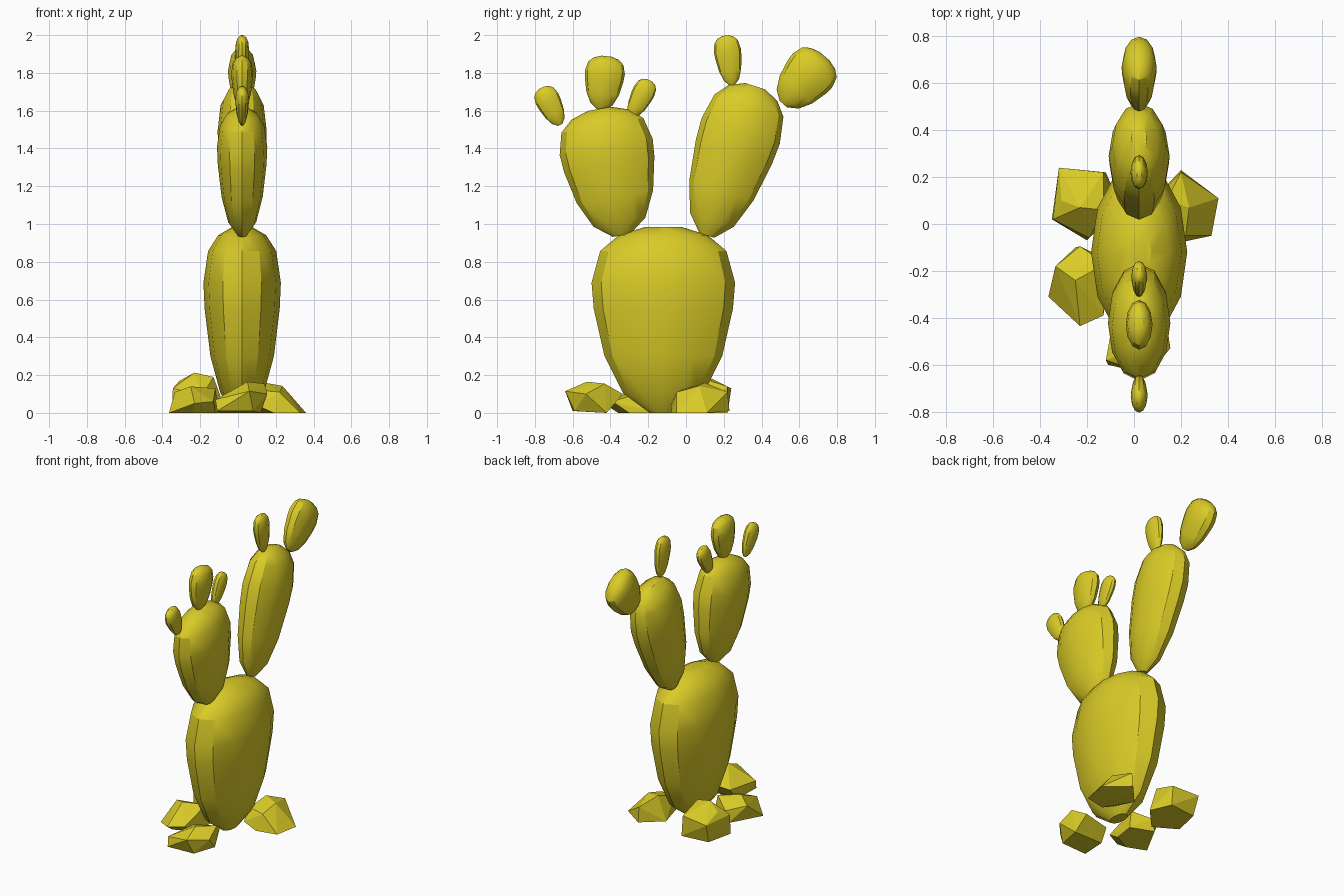
import bpy, bmesh, math
from mathutils import Matrix

if "Cube" in bpy.data.objects:
    bpy.data.objects.remove(bpy.data.objects["Cube"])

green = bpy.data.materials.new("cactus_skin")
green.diffuse_color = (0.70, 0.60, 0.02, 1)
green.use_nodes = True
green.node_tree.nodes["Principled BSDF"].inputs["Base Color"].default_value = green.diffuse_color

# Shared pad profile: (height fraction, radius fraction)
PROFILE = [(0, .19), (.105, .56), (.305, .82), (.56, .97), (.7, 1),
           (.87, .88), (.955, .62), (1, .25)]
SIDES = 12


def finish(name, bm):
    bmesh.ops.recalc_face_normals(bm, faces=bm.faces)
    me = bpy.data.meshes.new(name)
    bm.to_mesh(me)
    bm.free()
    me.materials.append(green)
    ob = bpy.data.objects.new(name, me)
    bpy.context.collection.objects.link(ob)
    return ob


def pad(name, y, z, tilt, length, half_y, half_x):
    """Flattened lathe growing from (y, z), leaning towards +y by tilt degrees."""
    bm = bmesh.new()
    rings = []
    for t, r in PROFILE:
        rings.append([bm.verts.new((half_x * r * math.sin(2 * math.pi * i / SIDES),
                                    half_y * r * math.cos(2 * math.pi * i / SIDES),
                                    t * length)) for i in range(SIDES)])
    for a, b in zip(rings, rings[1:]):
        for i in range(SIDES):
            j = (i + 1) % SIDES
            bm.faces.new((a[i], a[j], b[j], b[i]))
    bm.faces.new(rings[0])
    bm.faces.new(rings[-1])
    bm.transform(Matrix.Translation((.022, y, z)) @
                 Matrix.Rotation(-math.radians(tilt), 4, 'X'))
    ob = finish(name, bm)
    bpy.ops.object.select_all(action='DESELECT')
    ob.select_set(True)
    bpy.context.view_layer.objects.active = ob
    bpy.ops.object.shade_smooth_by_angle(angle=math.radians(30))


def rock(name, points):
    """Angular flat-shaded stone as the hull of a few corners."""
    bm = bmesh.new()
    for p in points:
        bm.verts.new(p)
    res = bmesh.ops.convex_hull(bm, input=bm.verts)
    loose = [v for v in bm.verts if not v.link_faces]
    bmesh.ops.delete(bm, geom=loose, context='VERTS')
    finish(name, bm)


# Trunk and the two large branches
pad("trunk_pad", -.12, 0, 0, .985, .38, .205)
pad("front_branch_pad", -.34, .94, -10, .68, .25, .133)
pad("back_branch_pad", .11, .94, 18, .83, .218, .13)

# Small buds
pad("front_bud_low", -.665, 1.525, -27, .22, .066, .036)
pad("front_bud_tall", -.45, 1.605, 6, .285, .106, .057)
pad("front_bud_inner", -.292, 1.565, 27, .22, .06, .034)
pad("back_bud_tall", .245, 1.735, -8, .265, .072, .037)
pad("back_bud_wide", .515, 1.635, 41, .335, .138, .075)

# Stones round the foot
rock("rock_left_back", [(-.35, .02, 0), (-.31, .2, 0), (-.12, .22, 0), (-.2, -.07, 0),
     (-.06, .08, 0), (-.345, .02, .13), (-.32, .24, .13), (-.13, .22, .14),
     (-.31, .1, .17), (-.23, .07, .213), (-.13, .06, .19), (-.19, -.06, .09)])
rock("rock_left_front", [(-.365, -.31, 0), (-.24, -.36, 0), (-.12, -.3, 0), (-.25, -.1, 0),
     (-.1, -.16, 0), (-.335, -.18, .11), (-.25, -.24, .14), (-.23, -.435, .05),
     (-.13, -.39, .06), (-.23, -.095, .08), (-.12, -.17, .13)])
rock("rock_right", [(.36, .11, 0), (.33, -.05, 0), (.19, -.08, 0), (.2, .23, .01),
     (.08, .1, 0), (.1, -.08, .04), (.14, .1, .16), (.235, .07, .143),
     (.2, .22, .11), (.22, -.05, .11), (.11, -.03, .12)])
rock("rock_front", [(-.11, -.6, .01), (.08, -.59, .01), (.12, -.42, 0), (-.09, -.42, 0),
     (-.12, -.58, .07), (.06, -.64, .115), (.05, -.525, .165), (.14, -.43, .155),
     (.155, -.53, .1), (-.08, -.36, .08), (.1, -.335, .1)])
